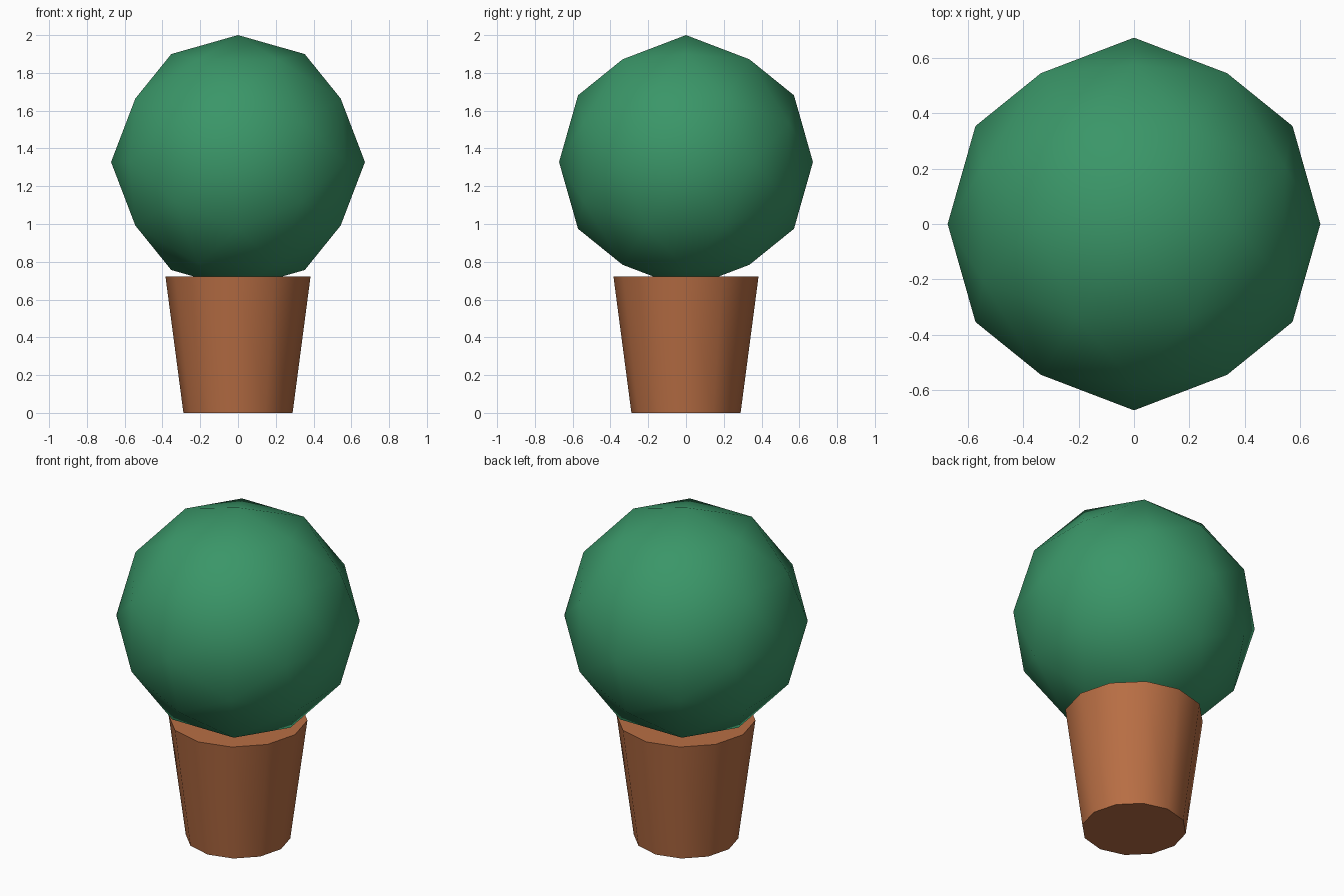
import bpy, bmesh, math
from mathutils import Vector

if "Cube" in bpy.data.objects:
    bpy.data.objects.remove(bpy.data.objects["Cube"])


def material(name, rgb):
    lin = [(c / 255 / 12.92) if c <= 10 else ((c / 255 + 0.055) / 1.055) ** 2.4 for c in rgb]
    m = bpy.data.materials.new(name)
    m.diffuse_color = (*lin, 1)
    m.use_nodes = True
    m.node_tree.nodes["Principled BSDF"].inputs["Base Color"].default_value = m.diffuse_color
    return m


def add_object(name, bm, mat, z):
    bmesh.ops.recalc_face_normals(bm, faces=bm.faces[:])
    mesh = bpy.data.meshes.new(name)
    bm.to_mesh(mesh)
    bm.free()
    mesh.materials.append(mat)
    ob = bpy.data.objects.new(name, mesh)
    ob.location.z = z
    bpy.context.collection.objects.link(ob)
    return ob


terracotta = material("terracotta", (184, 110, 68))
leaf_green = material("leaf green", (58, 150, 104))

# Pot: solid tapered 12-sided cylinder, smooth sides and sharp flat caps
POT_H = 0.722
bm = bmesh.new()
bmesh.ops.create_cone(bm, cap_ends=True, segments=12,
                      radius1=0.289, radius2=0.384, depth=POT_H)
for f in bm.faces:
    f.smooth = len(f.verts) == 4
for e in bm.edges:
    e.smooth = all(f.smooth for f in e.link_faces)
add_object("pot", bm, terracotta, POT_H / 2)

# Foliage: icosahedron with edges square to the axes, subdivided once onto a sphere
R = 0.672
PHI = (1 + math.sqrt(5)) / 2
bm = bmesh.new()
for a in (-1, 1):
    for b in (-PHI, PHI):
        for co in ((a, 0, b), (0, b, a), (b, a, 0)):
            bm.verts.new(co)
bmesh.ops.convex_hull(bm, input=bm.verts[:])
bmesh.ops.subdivide_edges(bm, edges=bm.edges[:], cuts=1, use_grid_fill=True)
for v in bm.verts:
    v.co = v.co.normalized() * R
for f in bm.faces:
    f.smooth = True
add_object("foliage", bm, leaf_green, 2 - R)
